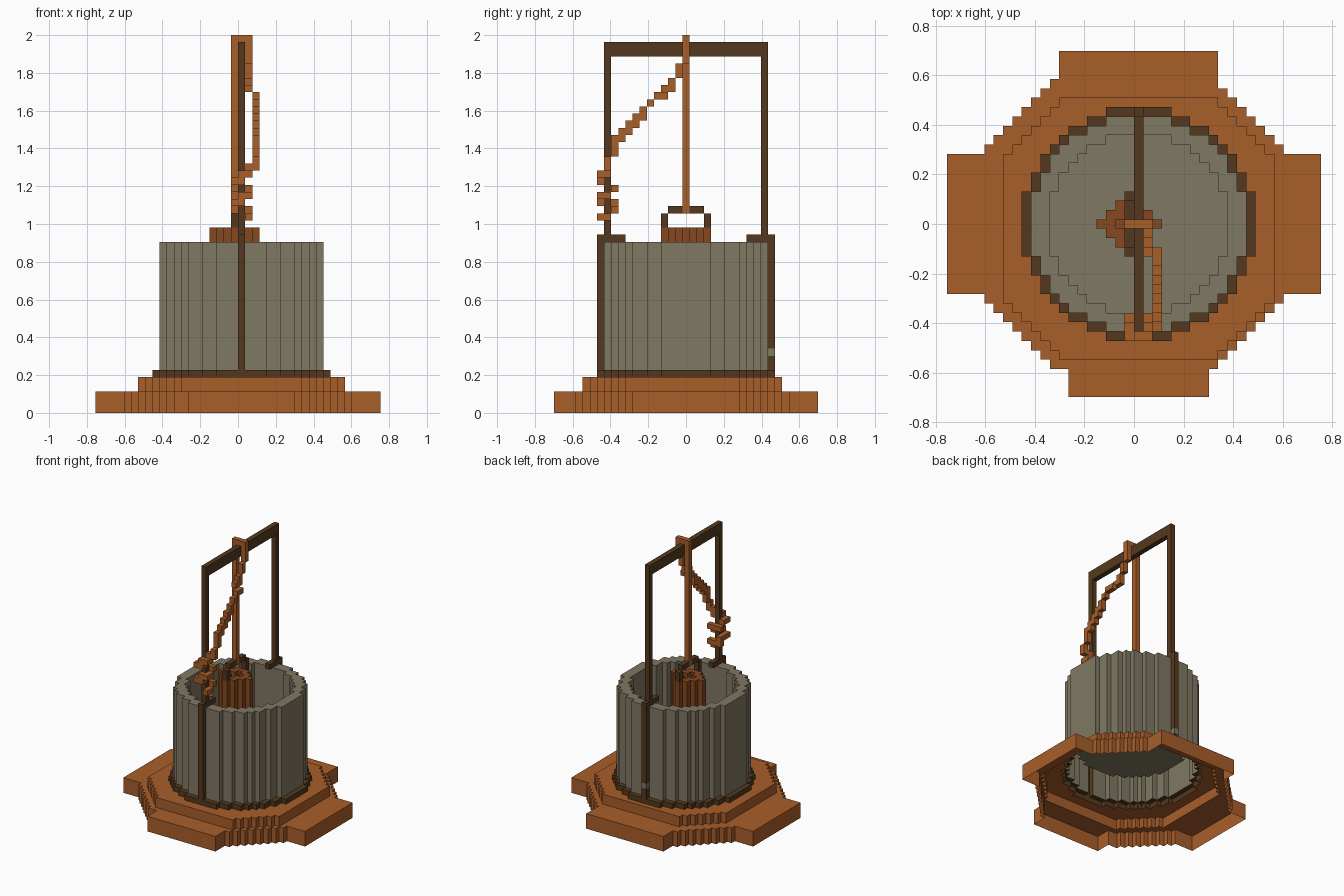
import bpy, bmesh, math

if "Cube" in bpy.data.objects:
    bpy.data.objects.remove(bpy.data.objects["Cube"])

H = 2 / 53            # size of one block
# Block (i, j, k) is centred on x = (i + .5) H, y = j H, z = (k + .5) H


def material(name, rgb):
    m = bpy.data.materials.new(name)
    lin = [((c / 255 + 0.055) / 1.055) ** 2.4 for c in rgb]
    m.diffuse_color = (*lin, 1)
    m.use_nodes = True
    m.node_tree.nodes["Principled BSDF"].inputs["Base Color"].default_value = m.diffuse_color
    return m


WOOD = material("orange wood", (169, 94, 42))
DARK_WOOD = material("bucket wood", (134, 72, 30))
STONE = material("grey stone", (128, 120, 99))
IRON = material("dark iron", (85, 57, 30))


def build(name, cells, mat, filled):
    """Outer skin of a set of blocks: no faces inside the model or on the ground."""
    bm = bmesh.new()
    verts = {}

    def vert(p):
        if p not in verts:
            verts[p] = bm.verts.new((p[0] * H, (p[1] - 0.5) * H, p[2] * H))
        return verts[p]

    for c in cells:
        for axis in range(3):
            u, v = (axis + 1) % 3, (axis + 2) % 3
            for side in (0, 1):
                n = list(c)
                n[axis] += 2 * side - 1
                if tuple(n) in filled or n[2] < 0:
                    continue
                loop = []
                for a, b in ((0, 0), (1, 0), (1, 1), (0, 1)):
                    p = list(c)
                    p[axis] += side
                    p[u] += a
                    p[v] += b
                    loop.append(vert(tuple(p)))
                bm.faces.new(loop if side else loop[::-1])
    me = bpy.data.meshes.new(name)
    bm.to_mesh(me)
    bm.free()
    me.materials.append(mat)
    ob = bpy.data.objects.new(name, me)
    bpy.context.collection.objects.link(ob)
    return ob


def plan(test):
    return {(i, j) for i in range(-21, 22) for j in range(-21, 22) if test(i, j)}


def raise_up(area, k0, k1):
    return {(i, j, k) for i, j in area for k in range(k0, k1)}


def box(i0, i1, j0, j1, k0, k1):
    return {(i, j, k) for i in range(i0, i1 + 1)
            for j in range(j0, j1 + 1) for k in range(k0, k1 + 1)}


def trace(points):
    """Blocks touched by a path given in units."""
    out = set()
    for p, q in zip(points, points[1:]):
        n = max(1, int(math.dist(p, q) / H * 3))
        for s in range(n + 1):
            x, y, z = (a + (b - a) * s / n for a, b in zip(p, q))
            out.add((math.floor(x / H), round(y / H), math.floor(z / H)))
    return out


def disc(r0, r1):
    return plan(lambda i, j: r0 <= math.hypot(i, j) < r1)


parts = {}

# Two octagonal steps, the lower one with four projecting sides
lower = plan(lambda i, j: (-20 <= i <= 19 and abs(j) <= 7)
             or (abs(j) <= 18 and abs(i) <= (8 if j > 0 else 7))
             or (-16 <= i <= 15 and abs(j) <= 15 and abs(i + 0.5) + abs(j) <= 23.5))
upper = plan(lambda i, j: abs(i) <= 14 and -14 <= j <= 13
             and abs(i) + abs(j + 0.5) <= 21.5)
parts["lower_step"] = raise_up(lower, 0, 3), WOOD
parts["upper_step"] = raise_up(upper, 3, 5), WOOD

# Stone well with a raised floor, and the iron hoop at its foot
parts["well"] = raise_up(disc(0, 11.5), 5, 24) - raise_up(disc(0, 9.51), 10, 24), STONE
parts["foot_hoop"] = raise_up(disc(11.5, 12.5), 5, 6), IRON

# Iron frame: side straps, rim hooks, posts and cross beam
patch = (0, 12, 8)
frame = box(0, 0, -11, 11, 50, 51)
for s in (-1, 1):
    frame |= box(0, 0, 12 * s, 12 * s, 6, 24)
    frame |= box(0, 0, 11 * s, 11 * s, 24, 51)
    frame |= box(0, 0, min(9 * s, 12 * s), max(9 * s, 12 * s), 24, 24)
parts["iron_frame"] = frame - {patch}, IRON
parts["strap_stone"] = {patch}, STONE

# Rope over the beam, down to the bucket and out to the post
rope = box(-1, -1, 0, 0, 28, 52) | box(0, 1, 0, 0, 52, 52) | box(1, 1, 0, 0, 49, 52)
rope |= trace([(.057, -.03, 1.84), (.057, -.05, 1.78), (.074, -.12, 1.70),
               (.094, -.14, 1.69), (.094, -.255, 1.565), (.094, -.37, 1.43),
               (.094, -.38, 1.37), (.094, -.41, 1.34), (.057, -.41, 1.29)])
parts["rope"] = rope, WOOD

# Rope end wound around the post
coil = [(0.019 + 0.045 * math.cos(t), -0.415 - 0.045 * math.sin(t), 1.27 - 0.0175 * t)
        for t in (n * 0.3 for n in range(46))]
parts["rope_coil"] = trace(coil) - frame - rope, WOOD

# Hanging bucket with its iron handle
tub = plan(lambda i, j: abs(i + 1) + abs(j) <= 3)
inner = plan(lambda i, j: abs(i + 1) + abs(j) <= 1)
parts["bucket"] = raise_up(tub, 18, 26) - raise_up(inner, 19, 26), DARK_WOOD
handle = box(-1, -1, -2, 2, 28, 28)
for s in (-3, 3):
    handle |= box(-1, -1, s, s, 26, 27)
parts["bucket_handle"] = handle, IRON

# Skin every part; below ground the model is left open
filled = set().union(*(cells for cells, mat in parts.values()))
for name, (cells, mat) in parts.items():
    build(name, cells, mat, filled)
